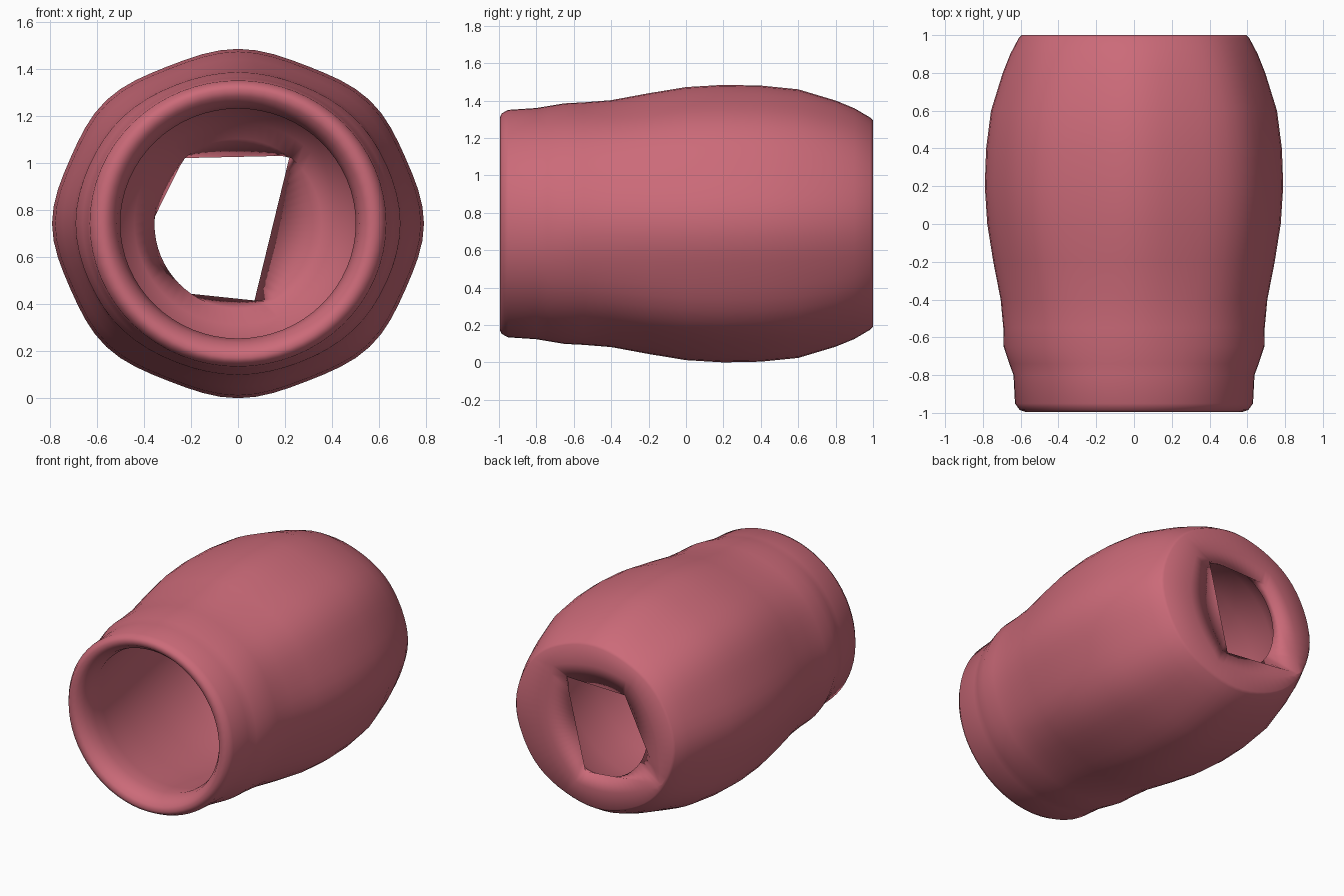
import bpy, bmesh, math
from mathutils import Vector

if "Cube" in bpy.data.objects:
    bpy.data.objects.remove(bpy.data.objects["Cube"])

SEG = 64
CZ = 0.742  # height of the barrel axis

# Outer skin: (y, half width, half height, wave strength)
outer = [
    (-0.995, 0.575, 0.57, 0), (-0.985, 0.605, 0.59, 0), (-0.95, 0.63, 0.608, 0),
    (-0.80, 0.638, 0.618, 0), (-0.74, 0.66, 0.628, .2), (-0.65, 0.69, 0.643, .3),
    (-0.55, 0.692, 0.648, .4), (-0.40, 0.706, 0.66, .6), (-0.20, 0.745, 0.697, .8),
    (0.0, 0.777, 0.73, 1), (0.20, 0.79, 0.742, 1), (0.40, 0.783, 0.738, 1),
    (0.60, 0.757, 0.718, 1), (0.80, 0.695, 0.658, .8), (0.90, 0.655, 0.617, .6),
    (0.985, 0.61, 0.567, .4), (1.0, 0.595, 0.552, .3),
]
# Inner skin, from the back throat forward to the rounded front lip
inner = [
    (0.93, 0.355, 0.36, 0), (0.86, 0.44, 0.43, 0), (0.72, 0.53, 0.51, 0),
    (0.45, 0.60, 0.58, 0), (0.15, 0.62, 0.60, 0), (-0.2, 0.60, 0.575, 0),
    (-0.5, 0.56, 0.535, 0), (-0.75, 0.52, 0.50, 0), (-0.87, 0.50, 0.488, 0),
    (-0.94, 0.515, 0.505, 0), (-0.985, 0.545, 0.54, 0),
]
# Skewed four-sided opening in the back (x, z), counter-clockwise
quad = [Vector(p) for p in ((0.22, 1.03), (-0.23, 1.02), (-0.50, 0.475), (0.07, 0.415))]
centre = Vector((-0.05, CZ))


def ellipse_ring(y, a, b, wave):
    pts = []
    for i in range(SEG):
        t = 2 * math.pi * i / SEG
        k = 1 + 0.012 * wave * (math.cos(8 * t) - 1)
        pts.append((a * k * math.cos(t), y, CZ + b * k * math.sin(t)))
    return pts


def quad_ring(y):
    """Opening outline sampled by angle, with samples snapped to its corners."""
    pts = []
    for i in range(SEG):
        t = 2 * math.pi * i / SEG
        d = Vector((math.cos(t), math.sin(t)))
        best = None
        for k in range(4):
            p, q = quad[k] - centre, quad[(k + 1) % 4] - centre
            e = q - p
            den = d.x * e.y - d.y * e.x
            if abs(den) < 1e-9:
                continue
            s = (p.x * e.y - p.y * e.x) / den
            u = (p.x * d.y - p.y * d.x) / den
            if s > 0 and -1e-6 <= u <= 1 + 1e-6:
                best = s
        pts.append(centre + d * best)
    for c in quad:
        a = math.atan2(c.y - centre.y, c.x - centre.x) % (2 * math.pi)
        pts[round(a / (2 * math.pi) * SEG) % SEG] = c
    return [(p.x, y, p.y) for p in pts]


def blend(r1, r2, f):
    return [tuple(Vector(p).lerp(Vector(q), f)) for p, q in zip(r1, r2)]


# Closed loop of rings: outside, back cap, opening, inside, lip
opening = quad_ring(0.995)
rings = [ellipse_ring(*r) for r in outer]
rings += [blend(rings[-1], opening, 0.5), opening]
rings += [ellipse_ring(*r) for r in inner]

bm = bmesh.new()
loops = [[bm.verts.new(p) for p in r] for r in rings]
for j, lo in enumerate(loops):
    hi = loops[(j + 1) % len(loops)]
    for i in range(SEG):
        n = (i + 1) % SEG
        bm.faces.new((lo[i], lo[n], hi[n], hi[i]))
bmesh.ops.recalc_face_normals(bm, faces=bm.faces)
mesh = bpy.data.meshes.new("barrel_shell")
bm.to_mesh(mesh)
bm.free()
for f in mesh.polygons:
    f.use_smooth = True

shell = bpy.data.objects.new("barrel_shell", mesh)
bpy.context.collection.objects.link(shell)

# Single rose colour
mat = bpy.data.materials.new("rose_pink")
mat.diffuse_color = (0.60, 0.145, 0.19, 1)
mat.use_nodes = True
mat.node_tree.nodes["Principled BSDF"].inputs["Base Color"].default_value = mat.diffuse_color
mesh.materials.append(mat)
